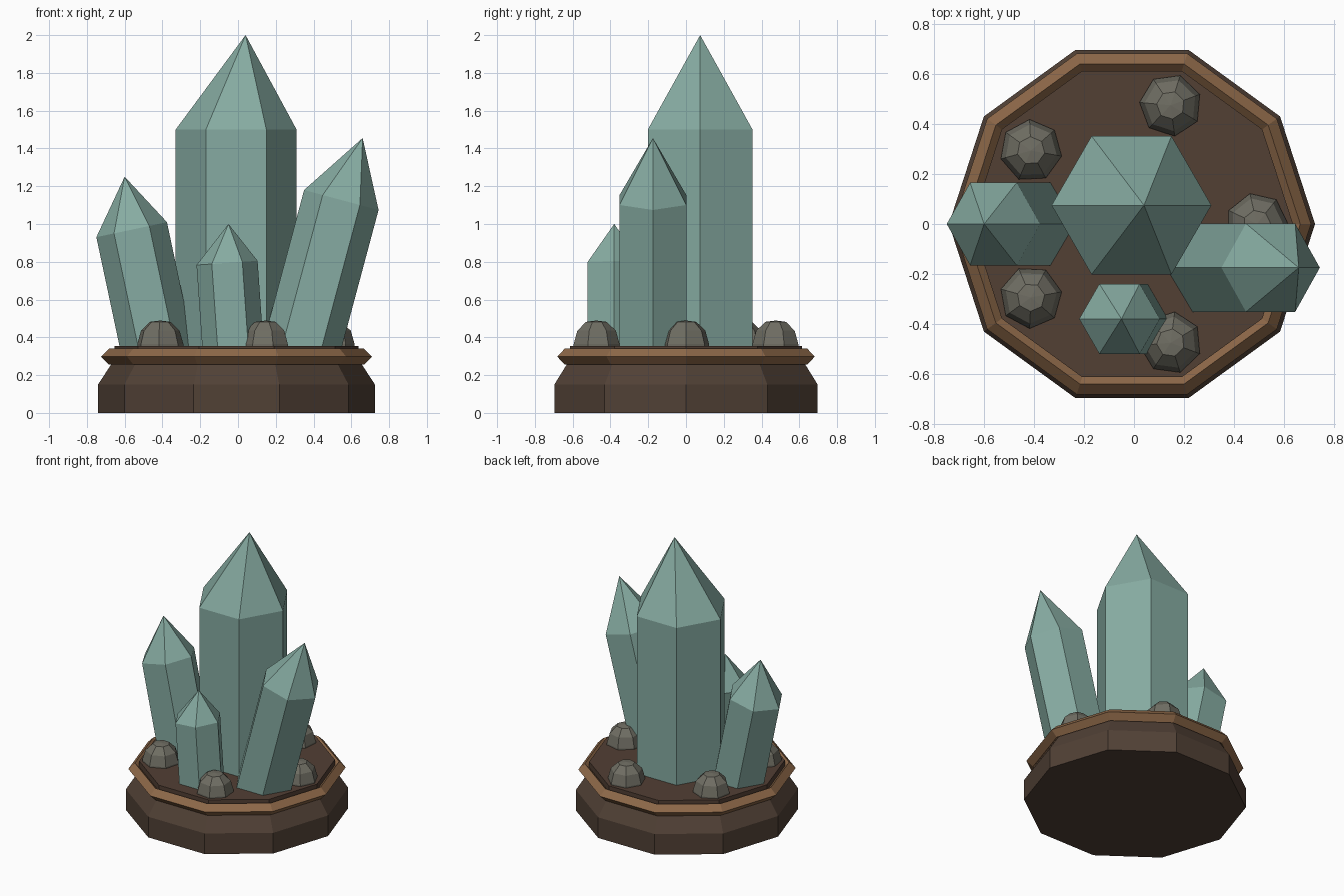
import bpy, bmesh, math
from mathutils import Matrix, Vector

if "Cube" in bpy.data.objects:
    bpy.data.objects.remove(bpy.data.objects["Cube"])

CX = -0.008  # axis of the pedestal


def material(name, rgb):
    m = bpy.data.materials.new(name)
    m.diffuse_color = (*rgb, 1)
    m.use_nodes = True
    m.node_tree.nodes["Principled BSDF"].inputs["Base Color"].default_value = m.diffuse_color
    return m


WOOD = material("dark_wood", (0.082, 0.052, 0.036))
SOIL = material("top_wood", (0.085, 0.050, 0.034))
TRIM = material("light_wood", (0.27, 0.14, 0.066))
CRYSTAL = material("crystal", (0.24, 0.41, 0.36))
STONE = material("stone", (0.16, 0.155, 0.125))


def lathe(name, profile, sides, mat, matrix, turn=0.0, closed=False, tip=None):
    """Flat-sided revolved profile of (radius, z); open ends are capped."""
    bm = bmesh.new()
    rings = []
    for r, z in profile:
        rings.append([bm.verts.new((r * math.cos(turn + math.tau * i / sides),
                                    r * math.sin(turn + math.tau * i / sides), z))
                      for i in range(sides)])
    pairs = list(zip(rings, rings[1:]))
    if closed:
        pairs.append((rings[-1], rings[0]))
    for a, b in pairs:
        for i in range(sides):
            j = (i + 1) % sides
            bm.faces.new((a[i], a[j], b[j], b[i]))
    if not closed:
        bm.faces.new(rings[0][::-1])
        if tip:
            apex = bm.verts.new(tip)
            for i in range(sides):
                bm.faces.new((rings[-1][i], rings[-1][(i + 1) % sides], apex))
        else:
            bm.faces.new(rings[-1])
    bmesh.ops.recalc_face_normals(bm, faces=bm.faces)
    me = bpy.data.meshes.new(name)
    bm.to_mesh(me)
    bm.free()
    me.materials.append(mat)
    ob = bpy.data.objects.new(name, me)
    ob.matrix_world = matrix
    bpy.context.collection.objects.link(ob)
    return ob


# Ten-sided pedestal: foot with bevelled shoulder, diamond trim, top plate
here = Matrix.Translation((CX, 0, 0))
lathe("pedestal_foot", [(0.733, 0), (0.733, 0.15), (0.645, 0.285)], 10, WOOD, here)
lathe("pedestal_trim", [(0.717, 0.298), (0.674, 0.341), (0.631, 0.298), (0.674, 0.255)],
      10, TRIM, here, closed=True)
lathe("top_plate", [(0.645, 0.26), (0.645, 0.355)], 10, SOIL, here)


# Six-sided crystals: shoulder centre, radius, lean in degrees, point height, point offset
def crystal(name, centre, r, lean, height, offset):
    m = Matrix.Translation(centre) @ Matrix.Rotation(math.radians(lean), 4, 'Y')
    length = (centre[2] - 0.27) / math.cos(math.radians(lean))
    lathe(name, [(r, -length), (r, 0)], 6, CRYSTAL, m, tip=(offset, 0, height))


crystal("main_crystal", (-0.01, 0.075, 1.5), 0.32, 0, 0.5, 0.05)
crystal("left_crystal", (-0.563, 0, 0.97), 0.191, -12, 0.282, 0.022)
crystal("right_crystal", (0.547, -0.175, 1.127), 0.204, 15, 0.346, 0.024)
crystal("front_crystal", (-0.058, -0.38, 0.794), 0.162, -4, 0.205, 0.022)

# Five stones spaced evenly around the plate
for i in range(5):
    a = math.tau * i / 5
    p = Vector((CX + 0.5 * math.cos(a), 0.5 * math.sin(a), 0))
    lathe(f"stone_{i + 1}", [(0.125, 0.30), (0.125, 0.365), (0.105, 0.435), (0.056, 0.482)],
          7, STONE, Matrix.Translation(p), turn=a, tip=(0, 0, 0.489))
